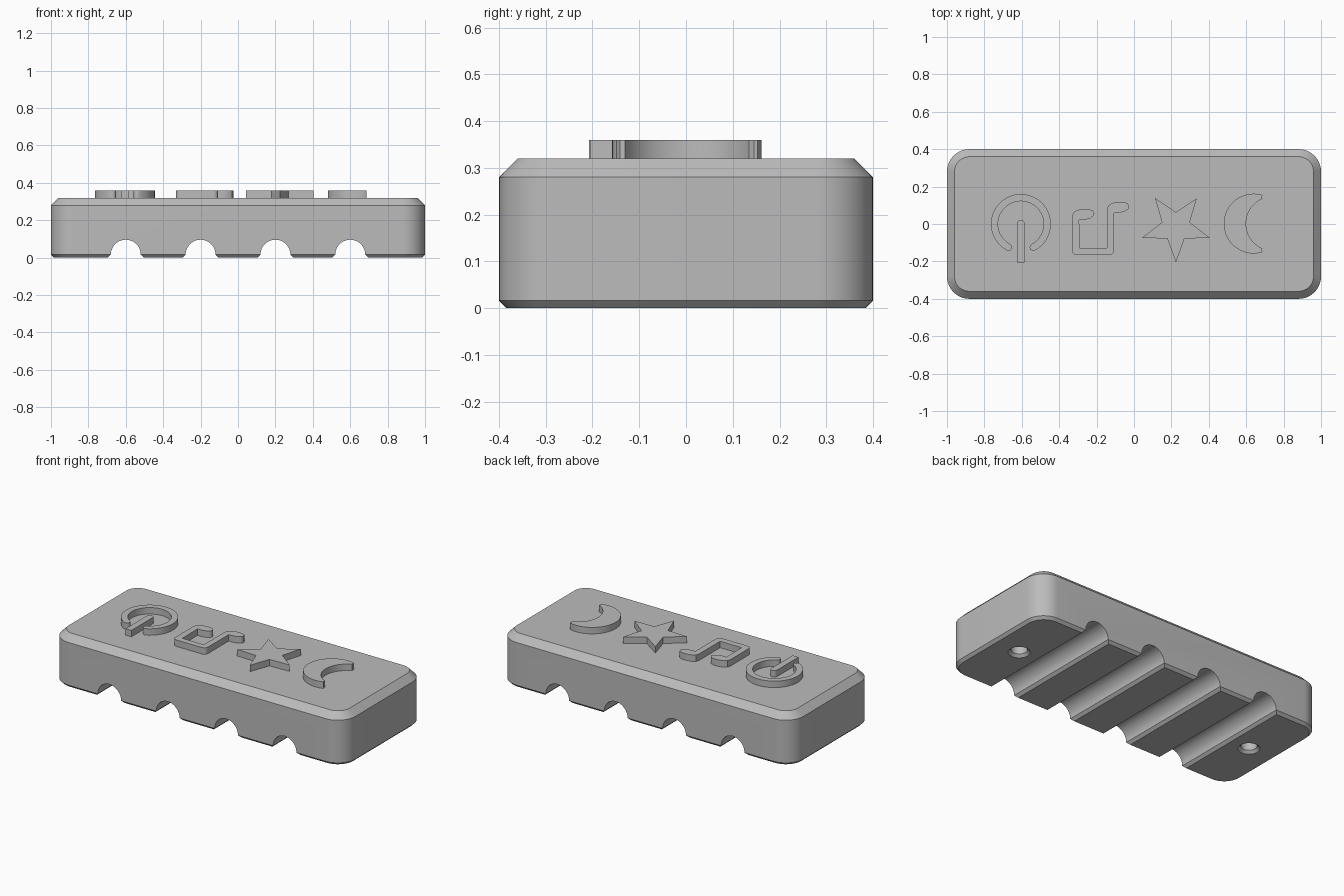
import bpy, bmesh, math

if "Cube" in bpy.data.objects:
    bpy.data.objects.remove(bpy.data.objects["Cube"])

grey = bpy.data.materials.new("plain grey")
grey.diffuse_color = (0.5, 0.5, 0.5, 1)
grey.use_nodes = True
grey.node_tree.nodes["Principled BSDF"].inputs["Base Color"].default_value = grey.diffuse_color


def arc(cx, cy, r, a0, a1, n):
    """Points along an arc, angles in degrees."""
    return [(cx + r * math.cos(math.radians(a0 + (a1 - a0) * i / n)),
             cy + r * math.sin(math.radians(a0 + (a1 - a0) * i / n))) for i in range(n + 1)]


def loft(name, rings):
    """Solid skinned through matching closed rings of 3D points."""
    bm = bmesh.new()
    loops = [[bm.verts.new(p) for p in ring] for ring in rings]
    n = len(loops[0])
    for lo, hi in zip(loops, loops[1:]):
        for i in range(n):
            bm.faces.new((lo[i], lo[(i + 1) % n], hi[(i + 1) % n], hi[i]))
    bm.faces.new(loops[0][::-1])
    bm.faces.new(loops[-1])
    bmesh.ops.recalc_face_normals(bm, faces=bm.faces)
    mesh = bpy.data.meshes.new(name)
    bm.to_mesh(mesh)
    bm.free()
    mesh.materials.append(grey)
    ob = bpy.data.objects.new(name, mesh)
    bpy.context.collection.objects.link(ob)
    return ob


def smooth(ob, angle=30):
    bpy.ops.object.select_all(action='DESELECT')
    ob.select_set(True)
    bpy.context.view_layer.objects.active = ob
    bpy.ops.object.shade_smooth_by_angle(angle=math.radians(angle))


def symbol(name, outline):
    """Raised plate standing on the top face."""
    smooth(loft(name, [[(x, y, z) for x, y in outline] for z in (0.32, 0.36)]))


def rounded_ring(inset, z):
    r = 0.12 - inset
    pts = []
    for sx, sy, a in ((1, 1, 0), (-1, 1, 90), (-1, -1, 180), (1, -1, 270)):
        pts += arc(sx * 0.88, sy * 0.28, r, a, a + 90, 12)
    return [(x, y, z) for x, y in pts]


# Rounded block with a small bottom chamfer and a larger top chamfer
body = loft("body", [rounded_ring(i, z) for i, z in
                     ((0.016, 0), (0, 0.016), (0, 0.28), (0.04, 0.32))])


def cut(cutter):
    cutter.hide_render = True
    mod = body.modifiers.new(cutter.name, 'BOOLEAN')
    mod.operation = 'DIFFERENCE'
    mod.solver = 'EXACT'
    mod.object = cutter
    bpy.ops.object.select_all(action='DESELECT')
    body.select_set(True)
    bpy.context.view_layer.objects.active = body
    bpy.ops.object.modifier_apply(modifier=mod.name)
    bpy.data.objects.remove(cutter)


# Four arched grooves with flared lower edges, running front to back
for gx in (-0.6, -0.2, 0.2, 0.6):
    profile = [(gx + 0.116, -0.02)] + arc(gx, 0.016, 0.08, 0, 180, 24) + [(gx - 0.116, -0.02)]
    cut(loft("groove_cutter", [[(x, y, z) for x, z in profile] for y in (-0.5, 0.5)]))

# Two countersunk blind screw holes underneath
for hx in (-0.82, 0.82):
    cut(loft("hole_cutter", [[(x, y, z) for x, y in arc(hx, 0, r, 0, 348.75, 31)]
                             for r, z in ((0.081, -0.02), (0.045, 0.016), (0.045, 0.16))]))
smooth(body)

# Power symbol: open ring with rounded ends, plus a bar
px, a0, a1 = -0.605, -62, 242


def ring_end(a, start):
    c = math.radians(a)
    return arc(px + 0.141 * math.cos(c), 0.141 * math.sin(c), 0.019, start, start + 180, 8)[1:-1]


symbol("power_ring", arc(px, 0, 0.16, a0, a1, 48) + ring_end(a1, a1)
       + arc(px, 0, 0.122, a1, a0, 48) + ring_end(a0, a0 + 180))
symbol("power_bar", [(px - 0.02, -0.207), (px + 0.02, -0.207)]
       + arc(px, 0.002, 0.02, 0, 180, 10))

# Music note: two stems, a joining beam and two rounded heads
def head(x, y):
    """Slanted note head, clockwise from its left side to the stem's inner edge."""
    return [(x + dx, y + dy) for dx, dy in
            ((0, 0), (0.006, 0.020), (0.025, 0.034), (0.06, 0.041), (0.09, 0.040),
             (0.11, 0.032), (0.119, 0.018), (0.113, 0.002), (0.095, -0.011),
             (0.07, -0.017), (0.038, -0.018))]


symbol("music_note", head(-0.331, 0.04) + [(-0.291, -0.128), (-0.144, -0.128)]
       + head(-0.144, 0.078) + arc(-0.131, -0.141, 0.025, 0, -90, 6)
       + arc(-0.306, -0.141, 0.025, -90, -180, 6))

# Star with its point toward the front
star = []
for i in range(10):
    r = 0.19 if i % 2 == 0 else 0.078
    a = math.radians(-90 + 36 * i)
    star.append((0.224 + r * math.cos(a), -0.015 + r * math.sin(a)))
symbol("star", star)

# Crescent moon with blunt tips
symbol("moon", arc(0.64, 0.002, 0.16, 74, 286, 40)
       + [(0.688, -0.149), (0.683, -0.141)]
       + arc(0.743, 0.002, 0.144, 247, 113, 30)
       + [(0.683, 0.145), (0.688, 0.153)])
